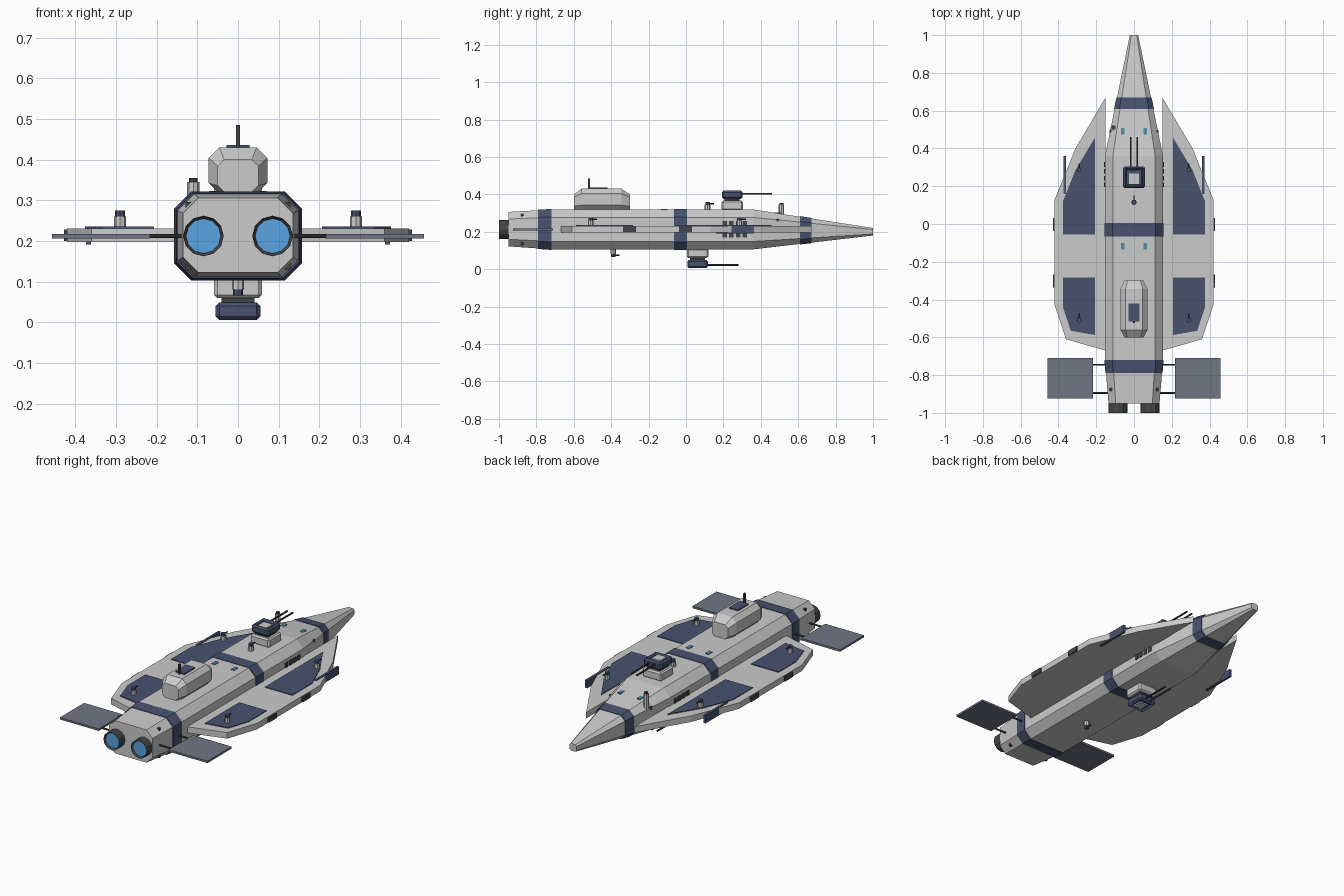
import bpy, bmesh, math
from mathutils import Matrix, Vector

if "Cube" in bpy.data.objects:
    bpy.data.objects.remove(bpy.data.objects["Cube"])


def mat(name, c):
    m = bpy.data.materials.new(name)
    m.diffuse_color = (*c, 1)
    m.use_nodes = True
    m.node_tree.nodes["Principled BSDF"].inputs["Base Color"].default_value = m.diffuse_color
    return m


BLUE = mat("navy", (0.065, 0.085, 0.16))
GLOW = mat("engine_glow", (0.1, 0.37, 0.75))
PANEL = mat("solar", (0.16, 0.18, 0.23))
DARK = mat("dark_grey", (0.06, 0.06, 0.065))
TEAL = mat("window_teal", (0.08, 0.28, 0.4))


def finish(bm, name, m=None):
    bmesh.ops.recalc_face_normals(bm, faces=bm.faces[:])
    me = bpy.data.meshes.new(name)
    bm.to_mesh(me)
    bm.free()
    ob = bpy.data.objects.new(name, me)
    bpy.context.collection.objects.link(ob)
    if m:
        me.materials.append(m)
    return ob


def box(name, x, y, z, m=None, bevel=0):
    """Box from (min, max) pairs, optional chamfer."""
    bm = bmesh.new()
    bmesh.ops.create_cube(bm, size=1)
    for v in bm.verts:
        v.co = Vector([(a + b) / 2 + c * (b - a) for (a, b), c in zip((x, y, z), v.co)])
    if bevel:
        bmesh.ops.bevel(bm, geom=bm.edges[:], offset=bevel, segments=1, affect='EDGES')
    return finish(bm, name, m)


def rod(name, p, q, r, m=None, n=8, r2=None):
    p, q = Vector(p), Vector(q)
    bm = bmesh.new()
    bmesh.ops.create_cone(bm, cap_ends=True, segments=n, radius1=r,
                          radius2=r if r2 is None else r2, depth=(q - p).length)
    rot = Vector((0, 0, 1)).rotation_difference(q - p).to_matrix().to_4x4()
    bm.transform(Matrix.Translation((p + q) / 2) @ rot)
    return finish(bm, name, m)


def loft(name, rings, m=None):
    """Chamfered-rectangle sections along y: (y, half width, z low, z high, chamfer)."""
    bm = bmesh.new()
    loops = []
    for y, w, a, b, c in rings:
        half = [(w - c, a), (w, a + c), (w, b - c), (w - c, b)]
        pts = half + [(-x, z) for x, z in reversed(half)]
        loops.append([bm.verts.new((x, y, z)) for x, z in pts])
    for l, k in zip(loops, loops[1:]):
        for i in range(8):
            bm.faces.new((l[i], l[(i + 1) % 8], k[(i + 1) % 8], k[i]))
    bm.faces.new(loops[0])
    bm.faces.new(loops[-1])
    return finish(bm, name, m)


def plate(name, pts, z0, z1, s, m=None):
    bm = bmesh.new()
    f = bm.faces.new([bm.verts.new((s * x, y, z0)) for x, y in pts])
    ext = bmesh.ops.extrude_face_region(bm, geom=[f])["geom"]
    for v in ext:
        if isinstance(v, bmesh.types.BMVert):
            v.co.z = z1
    return finish(bm, name, m)


# Hull and its stripes
HULL = [(-0.95, .135, .122, .306, .038), (-0.72, .154, .106, .319, .042),
        (0.36, .154, .106, .319, .042), (1.0, .022, .18, .22, .008)]


def section(y, grow=0.0):
    for a, b in zip(HULL, HULL[1:]):
        if a[0] <= y <= b[0]:
            t = (y - a[0]) / (b[0] - a[0])
            _, w, lo, hi, c = [p + (q - p) * t for p, q in zip(a, b)]
            return (y, w + grow, lo - grow, hi + grow, c)


loft("hull", HULL)
for y0, y1 in ((-.79, -.72), (-.065, .005), (.61, .67)):
    loft("hull_stripe", [section(y0, .003), section(y1, .003)], BLUE)

# Bridge tower with roof plate and mast
loft("bridge", [(-.60, .05, .32, .40, .016), (-.56, .072, .316, .43, .026),
                (-.345, .072, .316, .43, .026), (-.30, .05, .32, .40, .016)])
box("bridge_roof_plate", (-.028, .028), (-.515, -.42), (.428, .436), BLUE)
box("bridge_mast", (-.005, .005), (-.525, -.513), (.43, .485), DARK)


# Twin-barrel turrets, above (d=1) and below (d=-1)
def turret(name, y, z, d, reach):
    def zz(a, b):
        return tuple(sorted((z + d * a, z + d * b)))
    box(name + "_base", (-.059, .059), (y - .057, y + .057), zz(-.005, .046), None, .008)
    box(name + "_neck", (-.04, .04), (y - .04, y + .04), zz(.04, .065), DARK)
    head = box(name + "_head", (-.055, .055), (y - .055, y + .055), zz(.056, .1), BLUE, .009)
    bm = bmesh.new()
    bm.from_mesh(head.data)
    bm.normal_update()
    top = [f for f in bm.faces if f.normal.z * d > .99]
    bmesh.ops.inset_region(bm, faces=top, thickness=.01, depth=-.012)
    bm.to_mesh(head.data)
    bm.free()
    box(name + "_hatch", (-.027, .027), (y - .035, y + .02), zz(.08, .095))
    for x in (-.017, .017):
        rod(name + "_barrel", (x, y, z + d * .083), (x, reach, z + d * .083), .005, DARK)


turret("upper_turret", .247, .32, 1, .46)
turret("lower_turret", .062, .105, -1, .28)


# Small point-defence guns
def small_gun(x, y, z, d=1):
    rod("gun_base", (x, y, z), (x, y, z + d * .025), .015, None)
    rod("gun_head", (x, y, z + d * .025), (x, y, z + d * .04), .012, BLUE)
    rod("gun_barrel", (x, y, z + d * .032), (x, y + .035, z + d * .032), .004, DARK, 6)


small_gun(0, .115, .319)
small_gun(0, -.39, .106, -1)
rod("sensor_post", (-.11, .51, .26), (-.11, .51, .345), .015)
rod("sensor_cap", (-.11, .51, .345), (-.11, .51, .355), .01, DARK)

WING = [(.15, .67), (.31, .40), (.42, .13), (.42, -.43), (.36, -.61), (.15, -.67)]
FRONT_PANEL = [(.206, .458), (.31, .285), (.376, .12), (.376, -.055), (.206, -.055)]
REAR_PANEL = [(.206, -.283), (.376, -.283), (.376, -.44), (.335, -.565), (.206, -.588)]

for s in (-1, 1):
    def sx(a, b):
        return tuple(sorted((s * a, s * b)))
    # Wings, armour panels and wing fittings
    plate("wing", WING, .197, .231, s)
    plate("wing_front_panel", FRONT_PANEL, .229, .235, s, BLUE)
    plate("wing_rear_panel", REAR_PANEL, .229, .235, s, BLUE)
    small_gun(s * .29, .285, .235)
    small_gun(s * .29, -.51, .235)
    box("wing_cannon", sx(.361, .374), (.16, .36), (.191, .235), BLUE)
    for y in (-.302, -.002):
        box("wing_edge_light", sx(.41, .428), (y - .035, y + .035), (.2, .228), DARK)
    # Side windows and roof windows
    for i in range(4):
        y = .207 + i * .036
        box("side_window", sx(.14, .158), (y - .012, y + .012), (.17, .257), DARK)
    for y in (-.117, .49):
        z = section(y)[3]
        box("roof_window", sx(.05, .07), (y - .017, y + .017), (z - .01, z + .004), TEAL)
    # Manoeuvring thrusters
    for z in (.137, .289):
        box("thruster_port", sx(.115, .129), (-.883, -.869), (z - .007, z + .007), DARK)
    box("nose_port", sx(.115, .131), (.483, .497), (.255, .269), DARK)
    # Solar panels on struts
    box("solar_panel", sx(.217, .458), (-.924, -.71), (.206, .217), PANEL)
    for y in (-.745, -.895):
        rod("solar_strut", (s * .13, y, .2115), (s * .225, y, .2115), .005, DARK)
    # Engines: open nozzle ring with glowing disc
    nozzle = rod("engine_nozzle", (s * .085, -.94, .212), (s * .085, -1, .212), .05, DARK, 12)
    bm = bmesh.new()
    bm.from_mesh(nozzle.data)
    bm.normal_update()
    back = [f for f in bm.faces if f.normal.y < -.9]
    bmesh.ops.inset_region(bm, faces=back, thickness=.007, depth=-.012)
    bm.to_mesh(nozzle.data)
    bm.free()
    rod("engine_glow", (s * .085, -.97, .212), (s * .085, -.99, .212), .0425, GLOW, 12)
